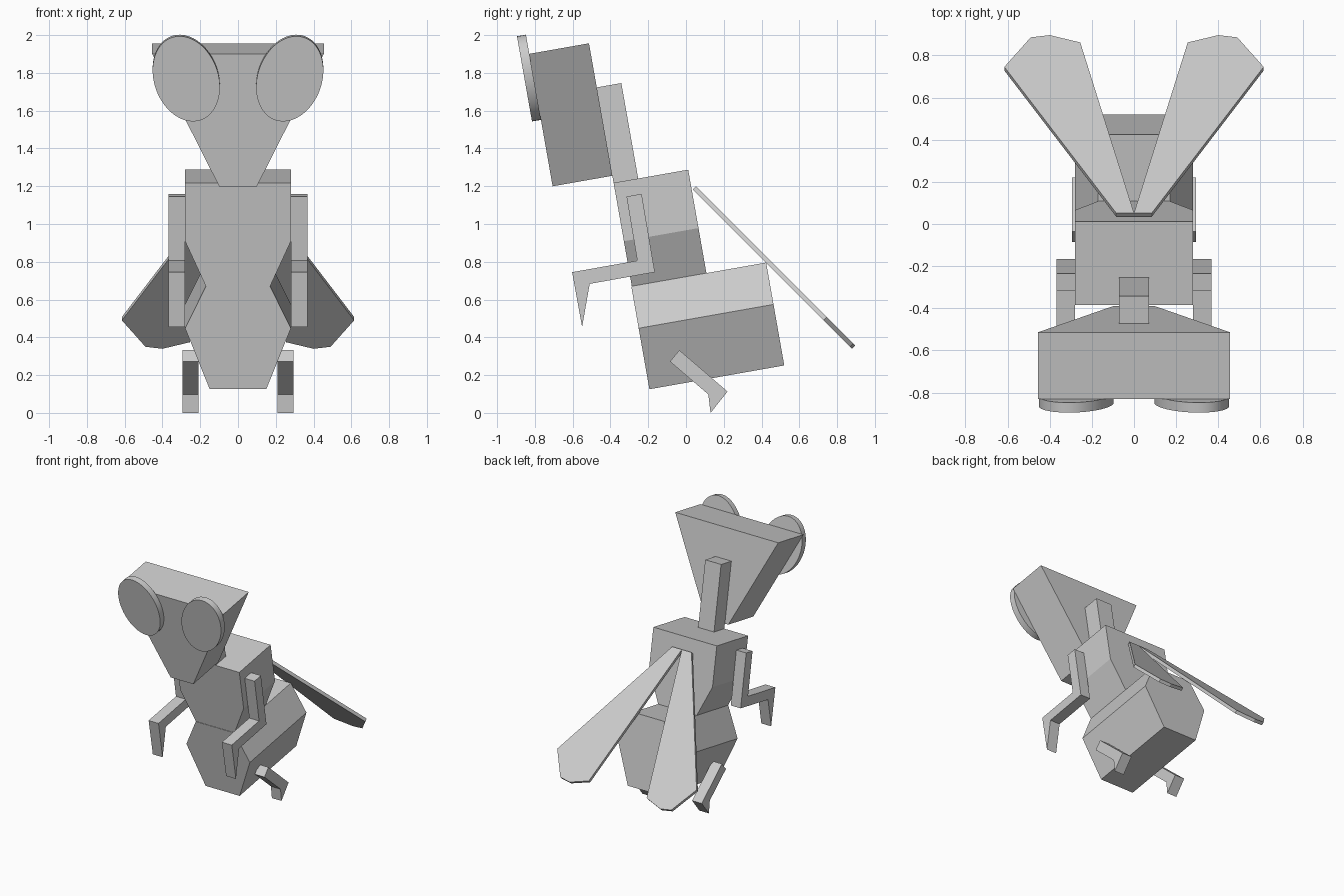
import bpy, bmesh, math

if "Cube" in bpy.data.objects:
    bpy.data.objects.remove(bpy.data.objects["Cube"])

grey = bpy.data.materials.new("plain grey")
grey.use_nodes = True
grey.diffuse_color = (0.6, 0.6, 0.6, 1)
grey.node_tree.nodes["Principled BSDF"].inputs["Base Color"].default_value = (0.6, 0.6, 0.6, 1)


def prism(name, outline, axis, low, high, tilt=0, mirror=False):
    """Extrude a flat outline along one axis, then tilt it about x."""
    bm = bmesh.new()
    rings = []
    for depth in (low, high):
        ring = []
        for point in outline:
            co = list(point)
            co.insert(axis, depth)
            ring.append(bm.verts.new(co))
        rings.append(ring)
        bm.faces.new(ring)
    for i in range(len(outline)):
        a, b = rings[0][i - 1], rings[0][i]
        bm.faces.new((a, b, rings[1][i], rings[1][i - 1]))
    bmesh.ops.recalc_face_normals(bm, faces=bm.faces)
    mesh = bpy.data.meshes.new(name)
    bm.to_mesh(mesh)
    bm.free()
    mesh.materials.append(grey)
    obj = bpy.data.objects.new(name, mesh)
    bpy.context.collection.objects.link(obj)
    obj.rotation_euler.x = math.radians(tilt)
    if mirror:
        obj.modifiers.new("Mirror", "MIRROR").use_mirror_merge = False
    return obj


def symmetric(half):
    """Close a right-hand outline with its mirror image."""
    return half + [(-x, z) for x, z in reversed(half)]


X, Y, Z = 0, 1, 2
LEAN = 10

# Body, leaning forward
prism("abdomen", symmetric([(0.15, 0.157), (0.28, 0.485), (0.17, 0.71)]),
      Y, -0.169, 0.556, LEAN)
prism("thorax", symmetric([(0.17, 0.71), (0.28, 0.952), (0.28, 1.266)]),
      Y, -0.166, 0.235, LEAN)
prism("neck", symmetric([(0.07, 1.266), (0.07, 1.779)]), Y, -0.166, -0.034, LEAN)
prism("head", symmetric([(0.10, 1.304), (0.455, 2.016)]), Y, -0.487, -0.166, LEAN)

# Oval eyes, tops splayed outward
splay = math.radians(19)
oval = []
for i in range(48):
    t = math.tau * i / 48
    a, b = 0.17 * math.cos(t), 0.235 * math.sin(t)
    oval.append((0.274 + a * math.cos(splay) + b * math.sin(splay),
                 1.89 - a * math.sin(splay) + b * math.cos(splay)))
eyes = prism("eyes", oval, Y, -0.535, -0.487, LEAN, True)
bpy.context.view_layer.objects.active = eyes
eyes.select_set(True)
bpy.ops.object.shade_smooth_by_angle(angle=math.radians(30))
eyes.select_set(False)

# Wings sloping down behind the back
prism("wings", [(0, -0.811), (0.085, -0.811), (0.615, 0.168), (0.49, 0.366),
                (0.40, 0.381), (0.255, 0.332)], Z, 0.861, 0.886, -45, True)

# Bent legs
prism("front_legs", [(-0.315, 1.145), (-0.235, 1.16), (-0.165, 0.745), (-0.51, 0.683),
                     (-0.55, 0.455), (-0.603, 0.745), (-0.258, 0.806)],
      X, 0.28, 0.367, 0, True)
prism("hind_legs", [(-0.085, 0.272), (-0.035, 0.332), (0.22, 0.113), (0.13, 0),
                    (0.118, 0.098)], X, 0.208, 0.293, 0, True)
